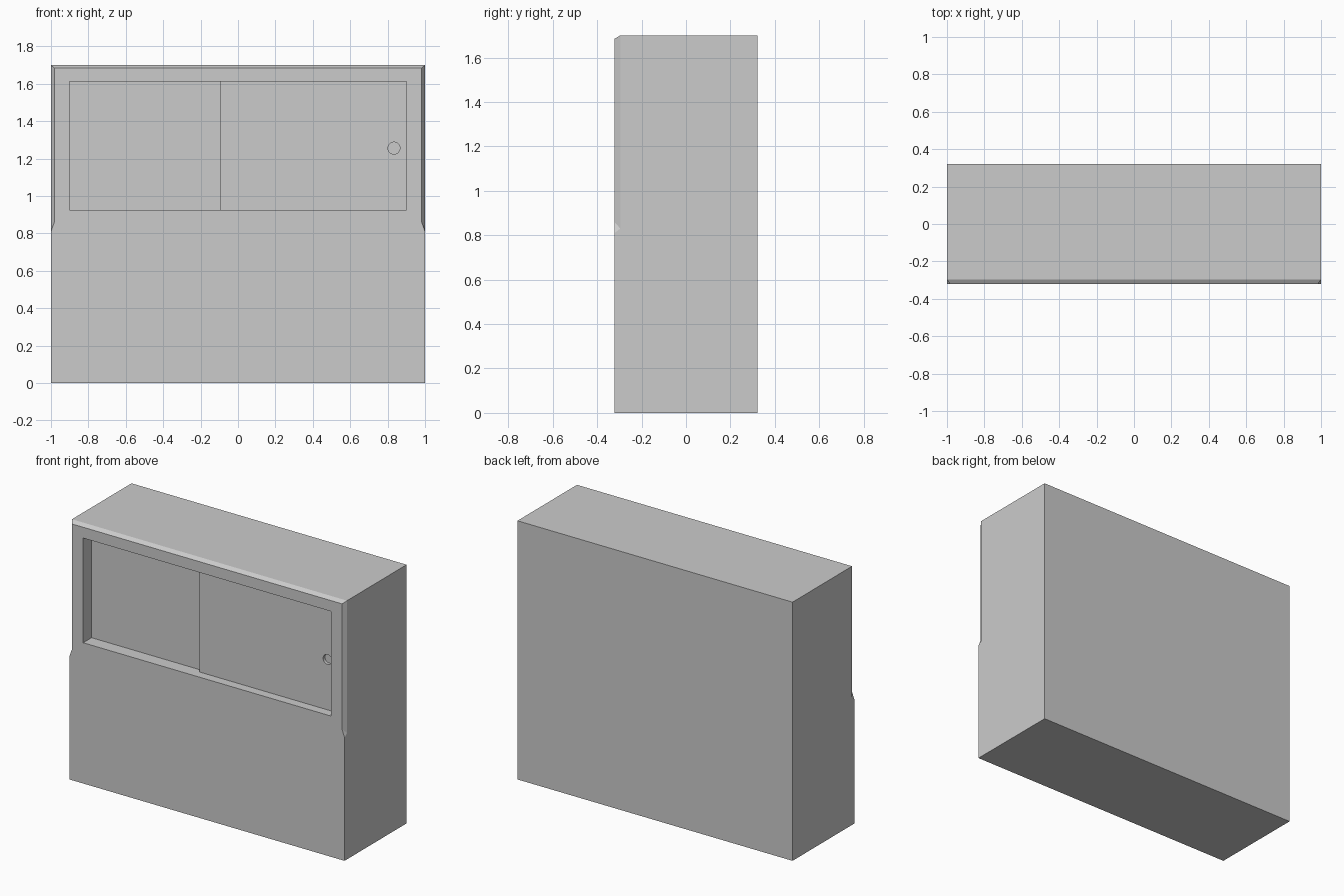
import bpy, bmesh, math
from mathutils import Matrix

if "Cube" in bpy.data.objects:
    bpy.data.objects.remove(bpy.data.objects["Cube"])


def hull(name, pts):
    """Convex solid around a few points."""
    bm = bmesh.new()
    for p in pts:
        bm.verts.new(p)
    bmesh.ops.convex_hull(bm, input=bm.verts)
    bmesh.ops.dissolve_limit(bm, angle_limit=0.001, verts=bm.verts, edges=bm.edges)
    bmesh.ops.recalc_face_normals(bm, faces=bm.faces)
    me = bpy.data.meshes.new(name)
    bm.to_mesh(me)
    bm.free()
    ob = bpy.data.objects.new(name, me)
    bpy.context.collection.objects.link(ob)
    return ob


def box(name, xs, ys, zs):
    return hull(name, [(x, y, z) for x in xs for y in ys for z in zs])


def cut(target, cutter):
    """Subtract the cutter, then remove it."""
    mod = target.modifiers.new("cut", 'BOOLEAN')
    mod.operation = 'DIFFERENCE'
    mod.solver = 'EXACT'
    mod.object = cutter
    bpy.context.view_layer.objects.active = target
    bpy.ops.object.modifier_apply(modifier=mod.name)
    bpy.data.objects.remove(cutter)


W, D, H = 1.0, 0.322, 1.70

# Cabinet body
body = box("cabinet_body", (-W, W), (-D, D), (0, H))

# Stopped chamfers on the two front vertical edges, with slanted lower ends
for s in (-1, 1):
    pts = []
    for x, y in ((0.973, -D - 0.013), (1.009, -D + 0.039), (1.009, -D - 0.013)):
        stop = 0.81 + (1 - x) * 0.05 / 0.018 + (y + D) * 0.02 / 0.026
        pts += [(s * x, y, stop), (s * x, y, 1.8)]
    cut(body, hull("edge_cutter", pts))

# Chamfer on the top front edge
section = ((-D - 0.013, H - 0.024), (-D + 0.039, H + 0.008), (-D - 0.013, H + 0.008))
cut(body, hull("top_cutter", [(x, y, z) for x in (-1.1, 1.1) for y, z in section]))

# Opening for the sliding doors
X, Z0, Z1 = 0.90, 0.925, 1.613
cut(body, box("opening_cutter", (-X, X), (-0.5, -0.21), (Z0, Z1)))

# Sliding doors, the right one in front
box("rear_sliding_door", (-X, 0.0), (-0.235, -0.21), (Z0, Z1))
door = box("front_sliding_door", (-0.097, X), (-0.262, -0.235), (Z0, Z1))

# Round finger pull sunk into the front door
bm = bmesh.new()
bmesh.ops.create_cone(bm, cap_ends=True, segments=32, radius1=0.032, radius2=0.032, depth=0.04,
                      matrix=Matrix.Translation((0.834, -0.262, 1.256)) @ Matrix.Rotation(math.pi / 2, 4, 'X'))
me = bpy.data.meshes.new("pull_cutter")
bm.to_mesh(me)
bm.free()
pull = bpy.data.objects.new("pull_cutter", me)
bpy.context.collection.objects.link(pull)
cut(door, pull)
